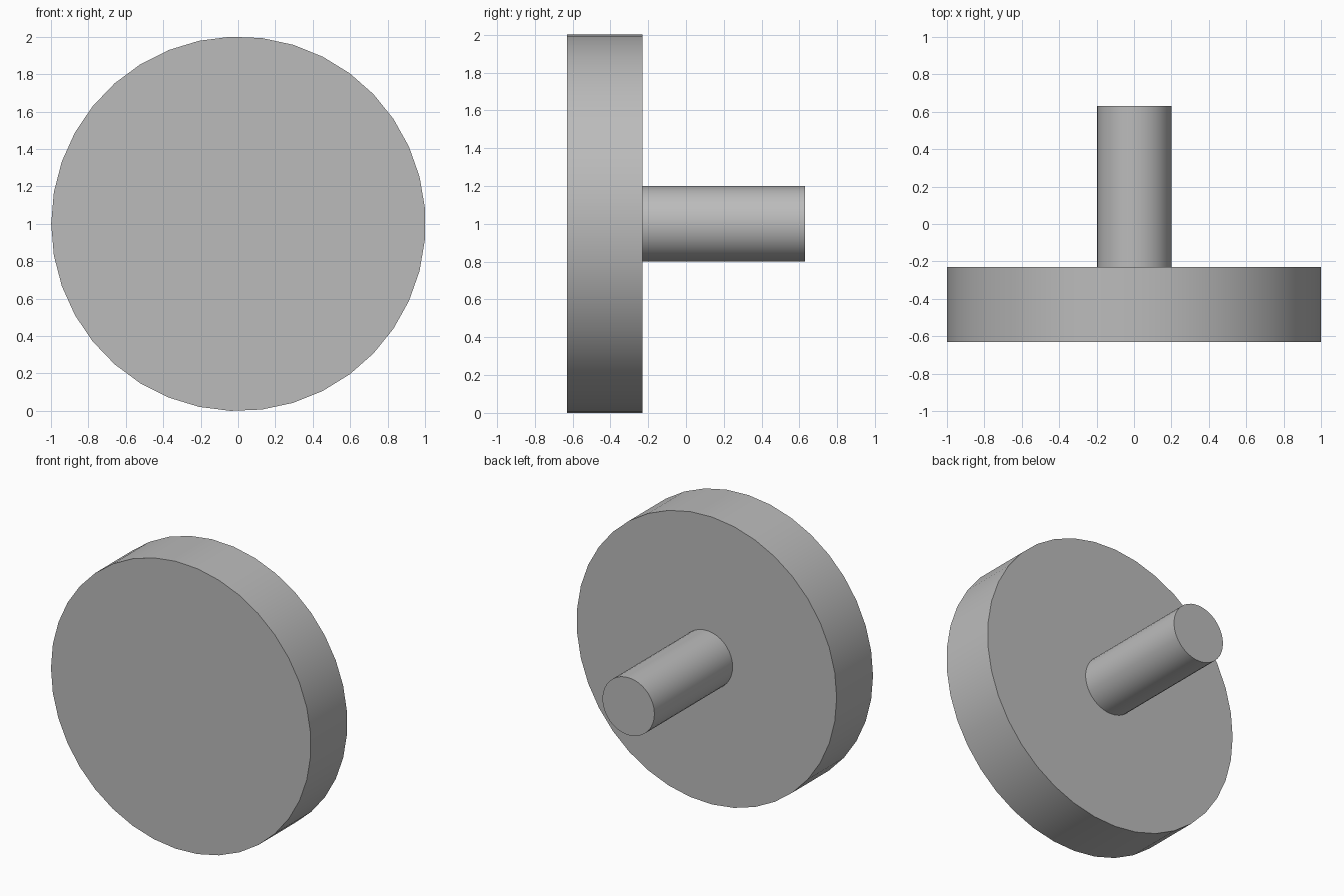
import bpy
import math

cube = bpy.data.objects.get("Cube")
if cube:
    bpy.data.objects.remove(cube, do_unlink=True)

SIDES = 37

grey = bpy.data.materials.new("plain grey")
grey.use_nodes = True
colour = (0.5, 0.5, 0.5, 1)
grey.diffuse_color = colour
grey.node_tree.nodes["Principled BSDF"].inputs["Base Color"].default_value = colour


def round_part(name, radius, front, back):
    """Capped cylinder along y, with one vertex pointing to -x."""
    bpy.ops.mesh.primitive_cylinder_add(
        vertices=SIDES, radius=radius, depth=back - front,
        location=(0.002, (front + back) / 2, 1),
        rotation=(math.pi / 2, -math.pi / 2, 0))
    part = bpy.context.object
    part.name = name
    part.data.materials.append(grey)
    bpy.ops.object.shade_smooth_by_angle(angle=math.radians(30))
    return part


# Wide disc at the front, shaft standing out of its back
round_part("disc", 1.001, -0.63, -0.23)
round_part("shaft", 0.2, -0.23, 0.63)
